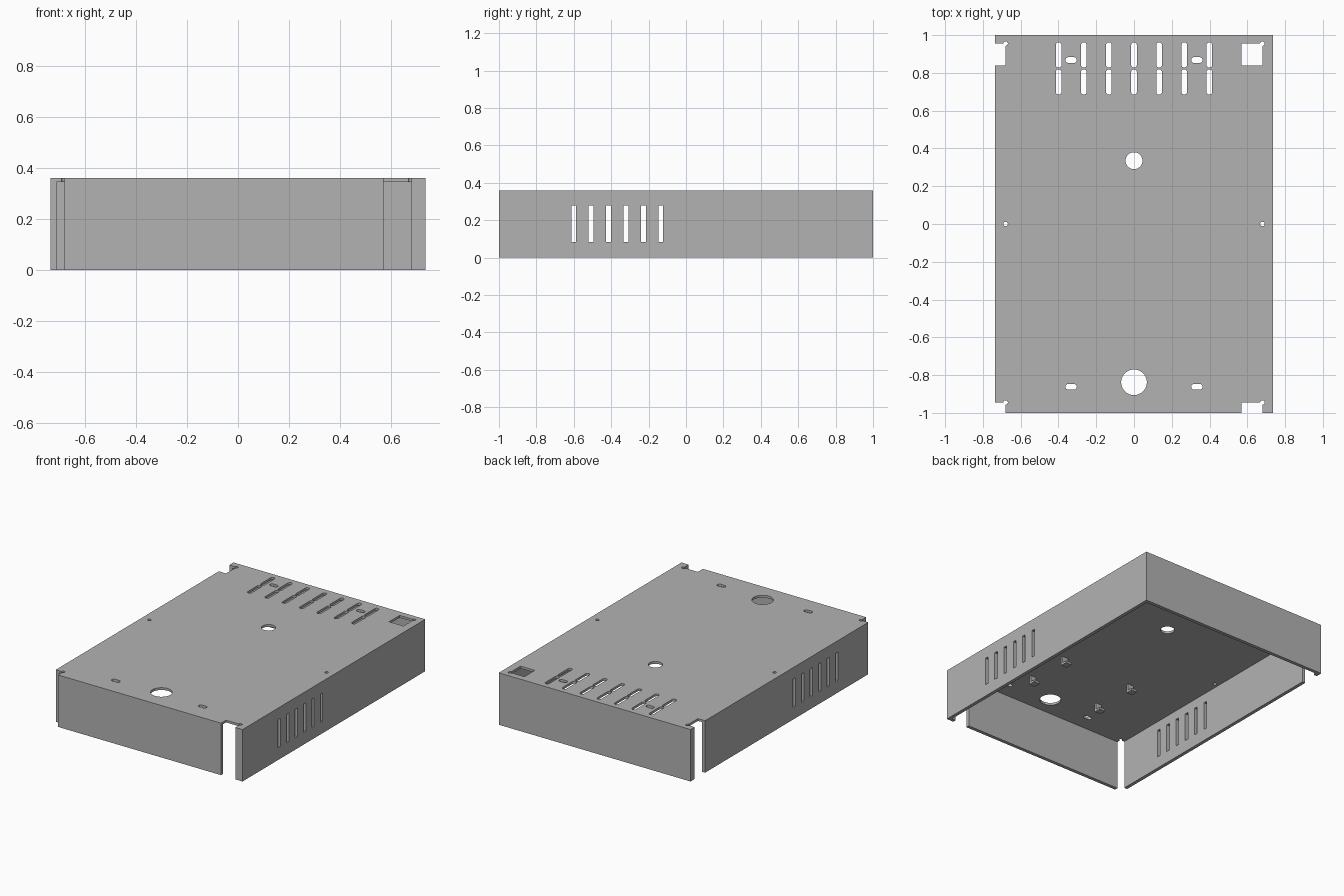
import bpy, bmesh, math
from mathutils import Matrix

cube = bpy.data.objects.get("Cube")
if cube:
    bpy.data.objects.remove(cube)

X, Y, H = 0.735, 1.0, 0.36      # half width, half length, height
T, W = 0.016, 0.024             # top plate and wall thickness
GX, GY = 0.68, 0.945            # corner notch lines
R = 0.012                       # bend relief radius

steel = bpy.data.materials.new("grey_steel")
steel.use_nodes = True
grey = (0.45, 0.45, 0.45, 1)
steel.diffuse_color = grey
steel.node_tree.nodes["Principled BSDF"].inputs["Base Color"].default_value = grey

# Plane orientations: local x, y and thickness axis as columns
FLAT = Matrix.Identity(4)
SIDE = Matrix(((0, 0, 1, 0), (1, 0, 0, 0), (0, 1, 0, 0), (0, 0, 0, 1)))
FRONT = Matrix(((1, 0, 0, 0), (0, 0, -1, 0), (0, 1, 0, 0), (0, 0, 0, 1)))


def rect(x0, x1, y0, y1):
    return [(x0, y0), (x1, y0), (x1, y1), (x0, y1)]


def slot(cx, cy, w, h, n=8):
    """Rounded slot; a circle when w equals h."""
    r = min(w, h) / 2
    dx, dy = w / 2 - r, h / 2 - r
    pts = []
    for i in range(4 * n):
        a = 2 * math.pi * (i + 0.5) / (4 * n)
        c, s = math.cos(a), math.sin(a)
        pts.append((cx + r * c + math.copysign(dx, c), cy + r * s + math.copysign(dy, s)))
    return pts


def relief(cx, cy):
    """Three-quarter round at an inner corner."""
    angles = [math.pi - i * math.pi / 8 for i in range(13)]
    return [(cx + R * math.cos(a), cy + R * math.sin(a)) for a in angles]


def sheet(name, loops, thick, plane, pos):
    """Flat sheet with holes, centred on pos along its thickness."""
    curve = bpy.data.curves.new(name, "CURVE")
    curve.dimensions = "2D"
    curve.fill_mode = "BOTH"
    curve.extrude = thick / 2
    for loop in loops:
        sp = curve.splines.new("POLY")
        sp.points.add(len(loop) - 1)
        for p, (u, v) in zip(sp.points, loop):
            p.co = (u, v, 0, 1)
        sp.use_cyclic_u = True
    temp = bpy.data.objects.new(name + "_outline", curve)
    bpy.context.scene.collection.objects.link(temp)
    deps = bpy.context.evaluated_depsgraph_get()
    mesh = bpy.data.meshes.new_from_object(temp.evaluated_get(deps))
    bpy.data.objects.remove(temp)
    bm = bmesh.new()
    bm.from_mesh(mesh)
    bmesh.ops.remove_doubles(bm, verts=bm.verts, dist=1e-5)
    bmesh.ops.recalc_face_normals(bm, faces=bm.faces)
    bmesh.ops.transform(bm, matrix=Matrix.Translation(pos) @ plane, verts=bm.verts)
    for f in bm.faces:
        f.smooth = False
    bm.to_mesh(mesh)
    bm.free()
    mesh.materials.clear()
    mesh.materials.append(steel)
    obj = bpy.data.objects.new(name, mesh)
    bpy.context.scene.collection.objects.link(obj)
    return obj


# Top plate with corner notches
outline = [(-GX, -Y), (0.57, -Y), (0.57, -GY), *relief(GX, -GY), (GX, -Y), (X, -Y),
           (X, Y), (-X, Y), (-X, 0.955), *relief(-GX, 0.955), (-GX, 0.84),
           (-X, 0.84), (-X, -GY), *relief(-GX, -GY)]
window = [(0.57, 0.84), (0.57, 0.955), *relief(GX, 0.955), (GX, 0.84)]
holes = [window, slot(0, 0.335, 0.09, 0.09), slot(0, -0.838, 0.136, 0.136)]
for i in range(-3, 4):                       # two rows of vents
    holes += [slot(i * 0.133, cy, 0.03, 0.134) for cy in (0.895, 0.752)]
for s in (-1, 1):                            # mounting slots and pin holes
    holes += [slot(s * 0.333, cy, 0.06, 0.03) for cy in (0.868, -0.862)]
    holes.append(slot(s * GX, 0, 0.024, 0.024))
sheet("top_plate", [outline] + holes, T, FLAT, (0, 0, H - T / 2))

# Walls
top = H - T
vents = [rect(y - 0.013, y + 0.013, 0.083, 0.28)
         for y in (-0.6 + i * 0.093 for i in range(6))]
sheet("left_wall", [rect(-Y, Y - W, 0, top)] + vents, W, SIDE, (X - W / 2, 0, 0))
sheet("right_wall", [rect(-GY, 0.84, 0, top)] + vents, W, SIDE, (-X + W / 2, 0, 0))
sheet("front_wall", [rect(-GX, 0.57, 0, top)], W, FRONT, (0, -Y + W / 2, 0))
sheet("back_wall", [rect(-X, X, 0, top)], W, FRONT, (0, Y - W / 2, 0))

# Short return flanges at the open corners
sheet("front_return", [rect(GX, X - W, 0, top)], W, FRONT, (0, -Y + W / 2, 0))
sheet("back_return", [rect(0.955, Y - W, 0, top)], W, SIDE, (-X + W / 2, 0, 0))

# Hooked tabs under the plate
hook = [(-0.025, top), (-0.025, top - 0.06), (0.025, top - 0.06),
        (0.025, top - 0.045), (-0.01, top - 0.045), (-0.01, top)]
for side, x in (("left", 0.275), ("right", -0.275)):
    for place, y in (("front", -0.67), ("middle", -0.35)):
        sheet(f"{place}_{side}_tab", [hook], 0.045, SIDE, (x, y, 0))
